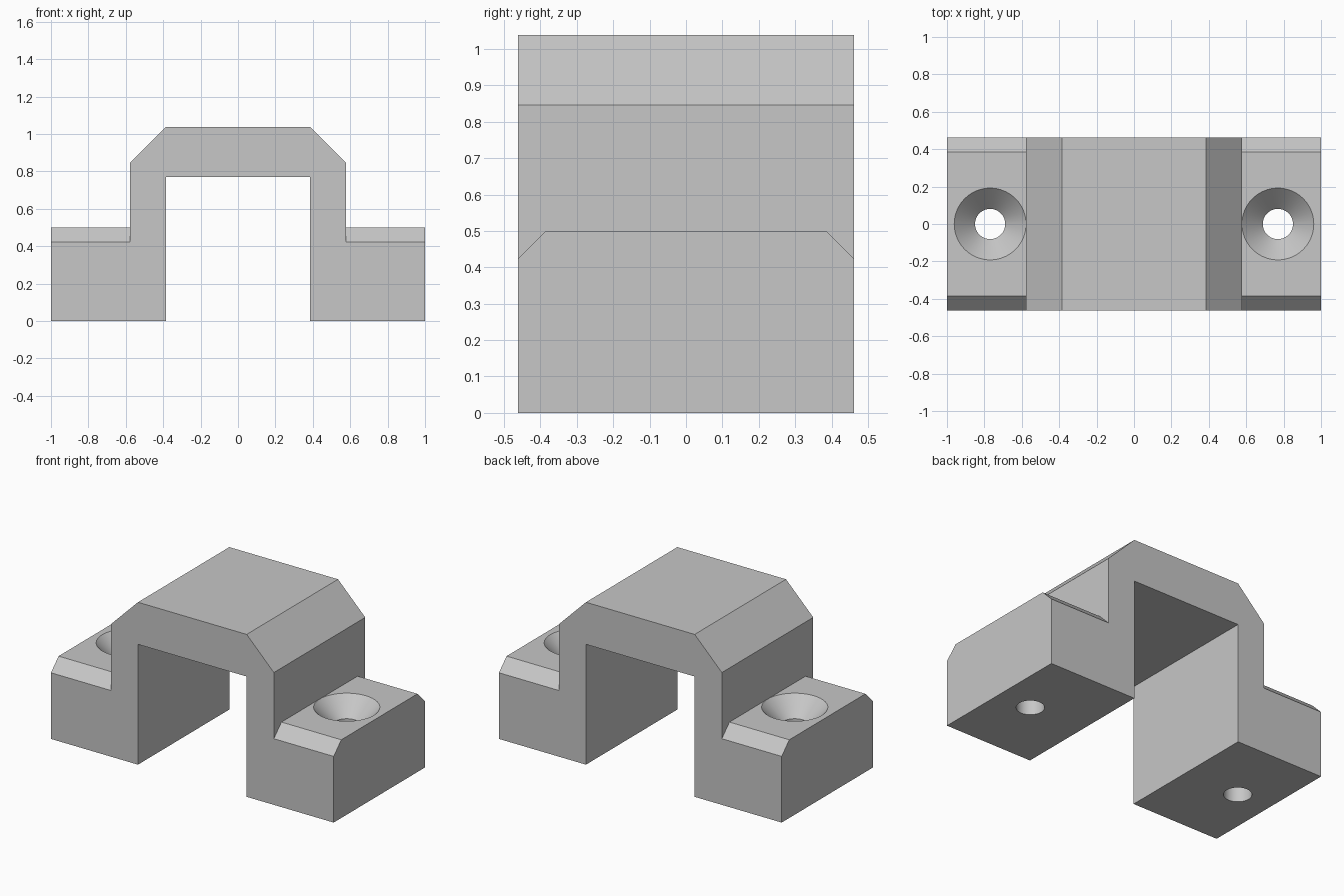
import bpy, bmesh, math
from mathutils import Vector

cube = bpy.data.objects.get("Cube")
if cube:
    bpy.data.objects.remove(cube, do_unlink=True)

U = 1 / 26            # design unit: the bracket is 52 units wide
HALF_DEPTH = 12
FLANGE_TOP = 13
WALL = 15             # outer face of each leg
HOLE_X = 20

grey = bpy.data.materials.new("plain grey")
grey.use_nodes = True
colour = (0.57, 0.57, 0.57, 1)
grey.diffuse_color = colour
grey.node_tree.nodes["Principled BSDF"].inputs["Base Color"].default_value = colour


def to_object(name, bm):
    bmesh.ops.recalc_face_normals(bm, faces=bm.faces)
    mesh = bpy.data.meshes.new(name)
    bm.to_mesh(mesh)
    bm.free()
    mesh.materials.append(grey)
    obj = bpy.data.objects.new(name, mesh)
    bpy.context.collection.objects.link(obj)
    return obj


def prism(name, points, direction):
    """Extrude a closed outline along a direction, all in design units."""
    bm = bmesh.new()
    face = bm.faces.new([bm.verts.new(Vector(p) * U) for p in points])
    side = bmesh.ops.extrude_face_region(bm, geom=[face])
    moved = [v for v in side["geom"] if isinstance(v, bmesh.types.BMVert)]
    bmesh.ops.translate(bm, verts=moved, vec=Vector(direction) * U)
    return to_object(name, bm)


def lathe(name, profile, x, steps=64):
    """Spin a radius/height profile into a closed solid about a vertical axis."""
    bm = bmesh.new()
    rings = []
    for r, z in profile:
        angles = [2 * math.pi * i / steps for i in range(steps)]
        rings.append([bm.verts.new(Vector((x + r * math.cos(a), r * math.sin(a), z)) * U)
                      for a in angles])
    for low, high in zip(rings, rings[1:]):
        for i in range(steps):
            j = (i + 1) % steps
            bm.faces.new((low[i], low[j], high[j], high[i]))
    bm.faces.new(rings[0])
    bm.faces.new(rings[-1])
    return to_object(name, bm)


def cut(target, cutter):
    cutter.hide_render = True
    mod = target.modifiers.new("cut", 'BOOLEAN')
    mod.operation = 'DIFFERENCE'
    mod.solver = 'EXACT'
    mod.object = cutter
    bpy.context.view_layer.objects.active = target
    bpy.ops.object.modifier_apply(modifier=mod.name)
    bpy.data.objects.remove(cutter, do_unlink=True)


# Bridge with two legs and flanges, from a mirrored half outline
half = [(10, 20), (10, 0), (26, 0), (26, FLANGE_TOP), (WALL, FLANGE_TOP),
        (WALL, 22), (10, 27)]
outline = half + [(-x, z) for x, z in reversed(half)]
bracket = prism("saddle_bracket", [(x, -HALF_DEPTH, z) for x, z in outline],
                (0, 2 * HALF_DEPTH, 0))

for side in (-1, 1):
    # Chamfers on the front and back edges of the flange
    for end in (-1, 1):
        wedge = [(9, 14), (13, 10), (13, 14)]
        cut(bracket, prism("chamfer_cutter",
                           [(side * WALL, end * y, z) for y, z in wedge],
                           (side * 12, 0, 0)))
    # Countersunk screw hole
    screw = [(2.1, -1), (2.1, 10.1), (4.99, FLANGE_TOP), (4.99, 14)]
    cut(bracket, lathe("screw_cutter", screw, side * HOLE_X))

# Smooth the holes, keep the block edges crisp
bpy.ops.object.select_all(action='DESELECT')
bracket.select_set(True)
bpy.context.view_layer.objects.active = bracket
bpy.ops.object.shade_smooth_by_angle(angle=math.radians(30))
